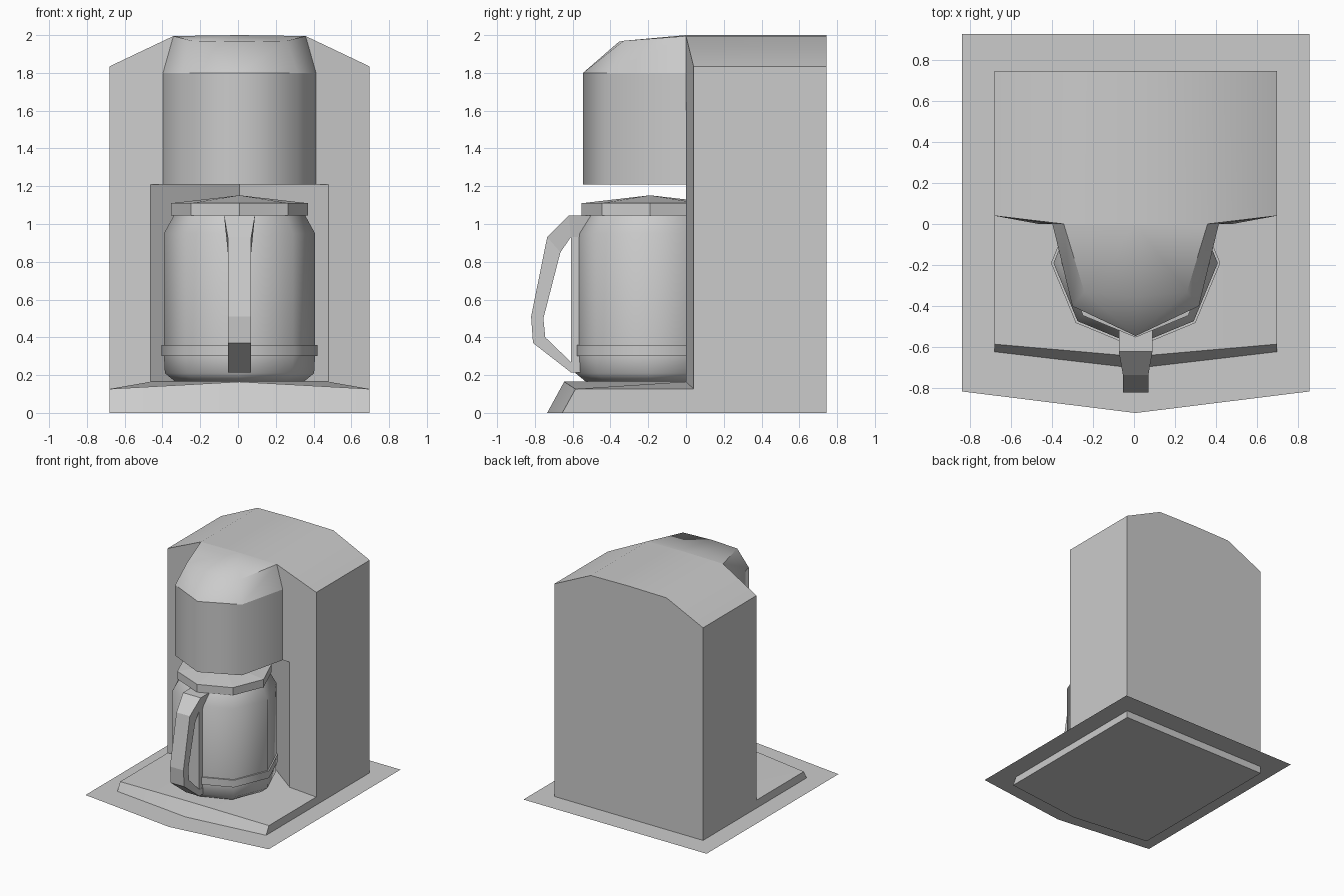
import bpy, bmesh, math

if "Cube" in bpy.data.objects:
    bpy.data.objects.remove(bpy.data.objects["Cube"], do_unlink=True)

CX = 0.008   # shared mirror plane
CY = -0.19   # carafe axis
FLOOR = 0.165

grey = bpy.data.materials.new("plain grey")
grey.use_nodes = True
colour = (0.6, 0.6, 0.6, 1)
grey.diffuse_color = colour
grey.node_tree.nodes["Principled BSDF"].inputs["Base Color"].default_value = colour


def finish(name, bm, angle=None, mirror=False, keep_rings=()):
    """Turn a bmesh into an object, optionally mirrored and smoothed."""
    if mirror:
        bmesh.ops.remove_doubles(bm, verts=bm.verts, dist=0.0005)
        geom = bm.verts[:] + bm.edges[:] + bm.faces[:]
        bmesh.ops.mirror(bm, geom=geom, axis='X', merge_dist=0.0005)
    bmesh.ops.recalc_face_normals(bm, faces=bm.faces)
    rings = [e.index for e in bm.edges
             if False]
    mesh = bpy.data.meshes.new(name)
    bm.to_mesh(mesh)
    bm.free()
    mesh.materials.append(grey)
    obj = bpy.data.objects.new(name, mesh)
    bpy.context.collection.objects.link(obj)
    obj.location.x = CX
    if angle:
        bpy.ops.object.select_all(action='DESELECT')
        obj.select_set(True)
        bpy.context.view_layer.objects.active = obj
        bpy.ops.object.shade_smooth_by_angle(angle=math.radians(angle))
        for e in mesh.edges:
            z0, z1 = (mesh.vertices[v].co.z for v in e.vertices)
            if any(abs(z0 - z) + abs(z1 - z) < 0.001 for z in keep_rings):
                e.use_edge_sharp = True
    return obj


def half_solid(name, points, faces, angle=None, keep_rings=()):
    """Build the left half from named corners, then mirror it."""
    bm = bmesh.new()
    v = {k: bm.verts.new(p) for k, p in points.items()}
    for f in faces:
        bm.faces.new([v[k] for k in f.split()])
    return finish(name, bm, angle, True, keep_rings)


def turned(name, profile, sides=8, angle=50):
    """Spin a (radius, height) profile into an eight-sided solid."""
    bm = bmesh.new()
    rings = []
    for r, z in profile:
        rings.append([bm.verts.new((r * math.sin(a), CY - r * math.cos(a), z))
                      for a in (math.tau * i / sides for i in range(sides))])
    for low, high in zip(rings, rings[1:]):
        for i in range(sides):
            j = (i + 1) % sides
            bm.faces.new((low[i], low[j], high[j], high[i]))
    bm.faces.new(rings[0])
    bm.faces.new(rings[-1])
    bmesh.ops.remove_doubles(bm, verts=bm.verts, dist=0.0005)
    return finish(name, bm, angle)


# Machine body with base slab and V-shaped niche
W, BACK = 0.687, 0.745
half_solid("machine_body", {
    "s0": (W, -0.655, 0), "c0": (0, -0.735, 0),
    "s1": (W, -0.585, 0.127), "c1": (0, -0.645, FLOOR),
    "a0": (W, 0.04, 0.127), "a1": (W, 0.04, 1.835),
    "b0": (0.47, 0, FLOOR), "b1": (0.47, 0, 1.21),
    "n0": (0, 0.35, FLOOR), "n1": (0, 0.35, 1.21),
    "h0": (0.405, 0, 1.21), "h1": (0.405, 0, 1.8),
    "t": (0.35, 0, 1.995), "tc": (0, 0, 2), "hc": (0, 0, 1.21),
    "k0": (W, BACK, 0), "k1": (W, BACK, 1.835), "k2": (0.35, BACK, 1.995),
    "kc0": (0, BACK, 0), "kc2": (0, BACK, 2),
}, ["s0 k0 k1 a1 a0 s1", "a1 k1 k2 t", "t k2 kc2 tc",
    "a0 a1 t h1 h0 b1 b0", "b0 b1 n1 n0", "b1 h0 hc n1",
    "c1 s1 a0 b0 n0", "s0 s1 c1 c0", "s0 c0 kc0 k0", "k0 kc0 kc2 k2 k1"], 30)

# Brewing head
head, levels = {}, {"a": 1.8, "b": 1.315, "c": 1.21}
for key, z in levels.items():
    for n, (x, y) in enumerate([(0.405, 0), (0.308, -0.4), (0, -0.545)]):
        head[f"{key}{n}"] = (x, y, z)
head.update(t0=(0.35, 0, 1.995), t1=(0.25, -0.33, 1.97), t2=(0, -0.355, 1.965),
            tc=(0, 0, 2), cc=(0, 0, 1.21))
head_faces = ["tc t0 t1 t2", "cc c0 c1 c2"]
for up, down in ("ta", "ab", "bc"):
    for n in (0, 1):
        head_faces.append(f"{up}{n} {up}{n+1} {down}{n+1} {down}{n}")
half_solid("brewing_head", head, head_faces, 55, (1.8, 1.315))

# Carafe, band and lid
turned("carafe", [(0.34, FLOOR), (0.395, 0.21), (0.4, 0.3), (0.4, 0.95), (0.345, 1.05)])
turned("carafe_band", [(0.412, 0.3), (0.412, 0.36)])
turned("carafe_lid", [(0.362, 1.045), (0.362, 1.11), (0, 1.152)], angle=None)

# Handle: outer and inner outlines bridged, with a mounting strip
outer = [(-0.5, 1.045), (-0.62, 1.045), (-0.735, 0.93), (-0.82, 0.51),
         (-0.81, 0.37), (-0.61, 0.215), (-0.55, 0.215)]
inner = [(-0.56, 0.93), (-0.61, 0.93), (-0.665, 0.85), (-0.755, 0.5),
         (-0.745, 0.4), (-0.61, 0.27), (-0.55, 0.27)]


def side_profile(name, loops, half_width):
    bm = bmesh.new()
    grid = {}
    for s in (-1, 1):
        for n, loop in enumerate(loops):
            for i, (y, z) in enumerate(loop):
                flare = 0.02 if z > 1 else 0
                grid[s, n, i] = bm.verts.new((s * (half_width + flare), y, z))
    last = len(loops[0]) - 1
    for i in range(last):
        for s in (-1, 1):
            bm.faces.new([grid[s, 0, i], grid[s, 0, i+1], grid[s, 1, i+1], grid[s, 1, i]])
        for n in (0, 1):
            bm.faces.new([grid[-1, n, i], grid[-1, n, i+1], grid[1, n, i+1], grid[1, n, i]])
    for i in (0, last):
        bm.faces.new([grid[-1, 0, i], grid[-1, 1, i], grid[1, 1, i], grid[1, 0, i]])
    return finish(name, bm)


side_profile("handle", [outer, inner], 0.062)
side_profile("handle_strip", [[(-0.61, 0.95), (-0.61, 0.25)], [(-0.55, 0.95), (-0.55, 0.25)]], 0.06)

# Thin counter sheet around the base
half_solid("counter_sheet", {
    "f": (0.846, -0.815, 0.06), "c": (0, -0.92, 0.06),
    "b": (0.846, 0.925, 0.06), "m": (0, 0.925, 0.06),
}, ["c f b m"])
